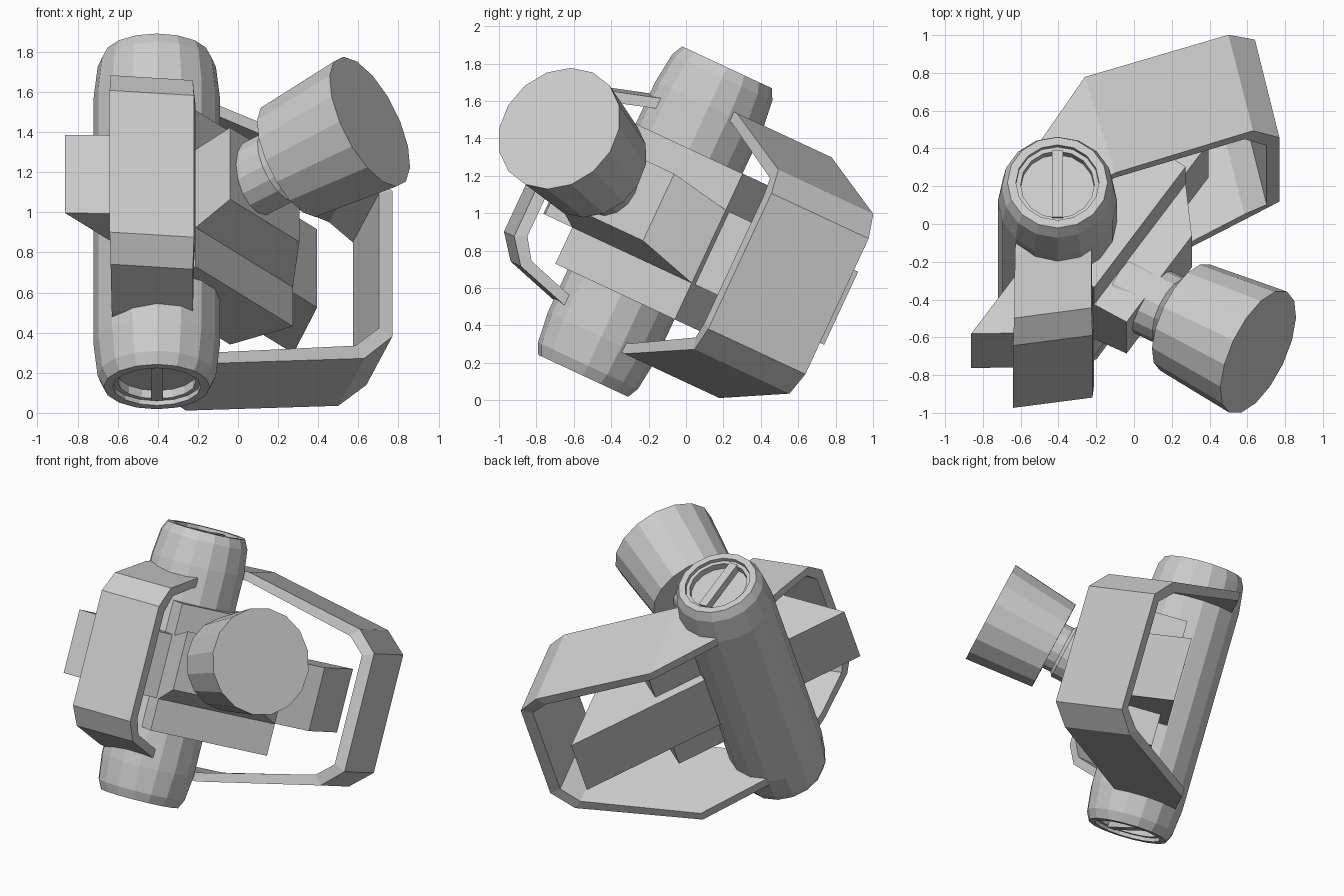
import bpy, bmesh, math
from mathutils import Vector, Matrix

if "Cube" in bpy.data.objects:
    bpy.data.objects.remove(bpy.data.objects["Cube"])

# Everything is laid out along a drum whose axis leans back 25 degrees
TILT = Matrix.Translation((0, -0.165, 0.955)) @ Matrix.Rotation(math.radians(-25), 4, 'X')
DRUM = Vector((-0.405, 0.0, 0.0))
ANG = math.radians(55.5)
U = Vector((math.cos(ANG), math.sin(ANG), 0))      # along the cross bar
V = Vector((math.sin(ANG), -math.cos(ANG), 0))     # towards the nozzle


def loft(name, sections, mat=TILT, caps=True):
    """Skin a list of equal-length point loops."""
    bm = bmesh.new()
    rings = [[bm.verts.new(mat @ Vector(p)) for p in s] for s in sections]
    n = len(rings[0])
    for r0, r1 in zip(rings, rings[1:]):
        for i in range(n):
            j = (i + 1) % n
            bm.faces.new((r0[i], r0[j], r1[j], r1[i]))
    if caps:
        bm.faces.new(rings[0])
        bm.faces.new(rings[-1])
    bmesh.ops.recalc_face_normals(bm, faces=bm.faces)
    me = bpy.data.meshes.new(name)
    bm.to_mesh(me)
    bm.free()
    ob = bpy.data.objects.new(name, me)
    bpy.context.collection.objects.link(ob)
    return ob


def lathe(name, profile, mat, sides=16):
    """Turn (radius, height) pairs around local z."""
    step = 2 * math.pi / sides
    return loft(name, [[(r * math.cos(i * step), r * math.sin(i * step), h)
                        for i in range(sides)] for r, h in profile], mat)


def uv(u, v, c):
    return DRUM + U * u + V * v + Vector((0, 0, c))


def block(name, rect0, rect1):
    """Box between two rectangles (v, u0, u1, c0, c1)."""
    loft(name, [[uv(u0, v, c0), uv(u1, v, c0), uv(u1, v, c1), uv(u0, v, c1)]
                for v, u0, u1, c0, c1 in (rect0, rect1)])


def bracket(name, out, stations):
    """C-shaped strap: stations (near, back, height, inset out, inset height)."""
    out = Vector((*out, 0)).normalized()
    full = [(*s, 1) for s in stations] + [(*s, -1) for s in reversed(stations)]
    secs = []
    for near, back, c, do, dc, sg in full:
        a, b = Vector((*near, sg * c)), Vector((*back, sg * c))
        inset = out * -do + Vector((0, 0, -sg * dc))
        secs.append([a, b, b + inset, a + inset])
    loft(name, secs)


# Main drum with recessed ends
half = [(0.195, 0.84), (0.195, 0.885), (0.22, 0.885), (0.22, 0.91), (0.265, 0.91),
        (0.295, 0.85), (0.315, 0.68)]
drum_mat = TILT @ Matrix.Translation(DRUM)
lathe("drum", half + [(r, -h) for r, h in reversed(half)], drum_mat)

# Bar across each recess
for end, s in (("top", 1), ("bottom", -1)):
    loft(end + "_slot_bar", [[(x, y, s * h) for x, y in
         ((-0.03, -0.195), (0.03, -0.195), (0.03, 0.195), (-0.03, 0.195))]
         for h in (0.83, 0.895)], drum_mat)

# Long cross bar with slanted ends
block("cross_bar", (-0.06, -0.72, 1.29, -0.215, 0.215), (0.345, -0.43, 0.91, -0.215, 0.215))

# Stepped nozzle mount
block("mount_base", (0.0, -0.21, 0.645, -0.43, 0.43), (0.38, -0.21, 0.645, -0.43, 0.43))
block("mount_plate", (0.38, -0.21, 0.645, -0.215, 0.215), (0.595, -0.22, 0.39, -0.12, 0.275))

# Nozzle: neck and flared head
axis = Vector((0.824, -0.39, 0.41)).normalized()
nozzle = Matrix.Translation((0.27, -0.495, 1.26)) @ axis.to_track_quat('Z', 'Y').to_matrix().to_4x4()
lathe("nozzle_neck", [(0.19, -0.38), (0.19, -0.08), (0.165, -0.06), (0.165, 0.02)], nozzle)
lathe("nozzle_head", [(0.31, 0.0), (0.355, 0.47)], nozzle)

# Large side guard
bracket("side_guard", (0.9, 0.43), [
    ((-0.35, 0.0), (-0.55, 0.25), 0.71, 0.0, 0.06),
    ((-0.10, 0.15), (-0.26, 0.71), 0.71, 0.0, 0.06),
    ((0.63, 0.48), (0.50, 1.04), 0.53, 0.05, 0.06),
    ((0.77, 0.50), (0.64, 1.073), 0.40, 0.075, 0.03)])

# Smaller front guard
bracket("front_guard", (-0.14, -0.99), [
    ((-0.22, -0.12), (-0.625, -0.16), 0.64, 0.0, 0.06),
    ((-0.225, -0.22), (-0.63, -0.28), 0.62, 0.0, 0.06),
    ((-0.225, -0.55), (-0.635, -0.61), 0.52, 0.04, 0.05),
    ((-0.22, -0.65), (-0.64, -0.71), 0.39, 0.065, 0.03)])
